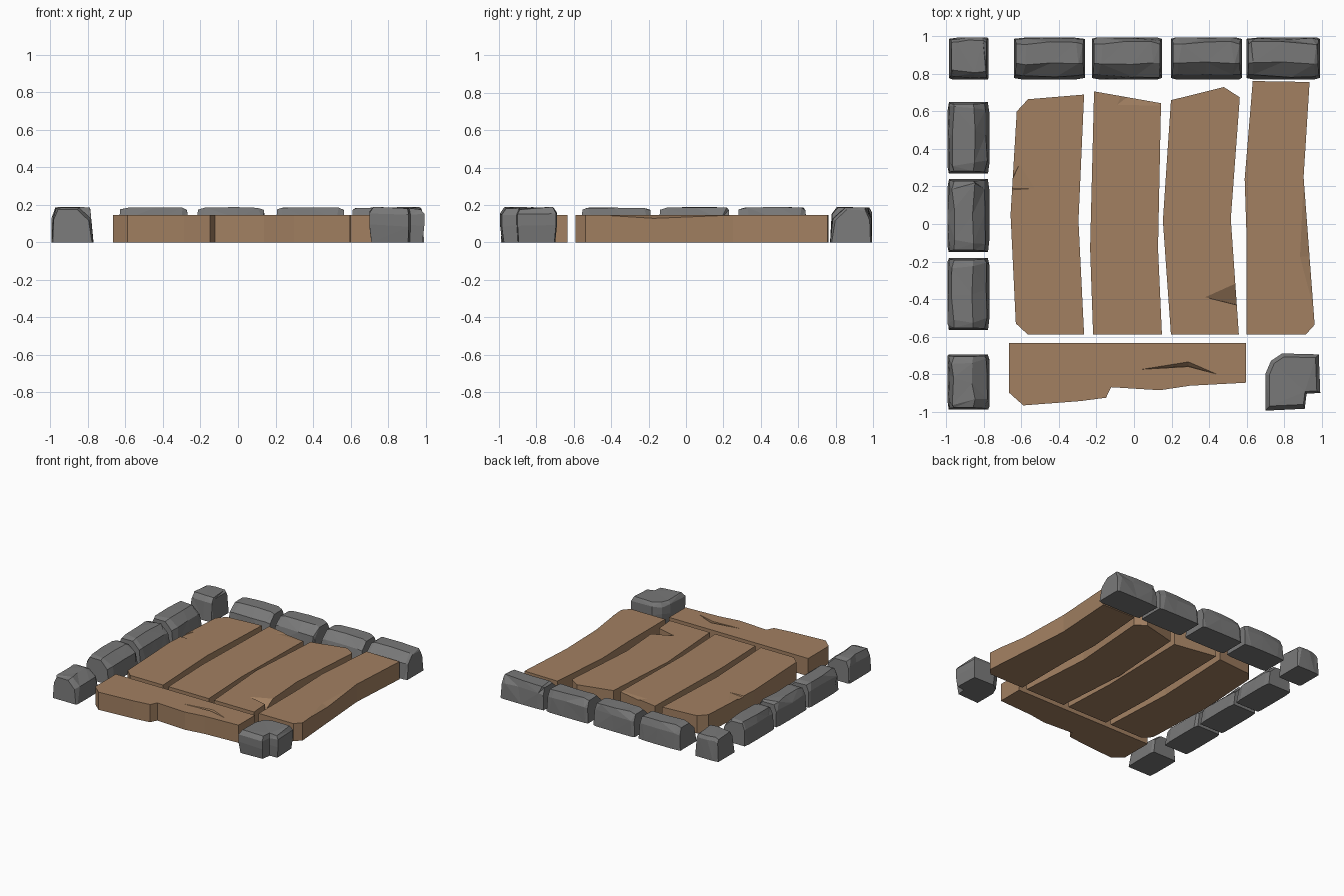
import bpy, bmesh, random
from mathutils import Vector

if "Cube" in bpy.data.objects:
    bpy.data.objects.remove(bpy.data.objects["Cube"])

random.seed(4)
H = 0.145   # plank thickness


def material(name, rgb):
    m = bpy.data.materials.new(name)
    m.diffuse_color = (*rgb, 1)
    m.use_nodes = True
    m.node_tree.nodes["Principled BSDF"].inputs["Base Color"].default_value = m.diffuse_color
    return m


WOOD = material("brown wood", (0.36, 0.215, 0.12))
STONE = material("grey stone", (0.19, 0.19, 0.19))


def finish(name, bm, mat):
    bmesh.ops.recalc_face_normals(bm, faces=bm.faces)
    me = bpy.data.meshes.new(name)
    bm.to_mesh(me)
    bm.free()
    me.materials.append(mat)
    ob = bpy.data.objects.new(name, me)
    bpy.context.collection.objects.link(ob)
    return ob


def loft(name, rings, mat, split=False):
    """Skin equal-sized rings and cap both ends."""
    bm = bmesh.new()
    vs = [[bm.verts.new(p) for p in r] for r in rings]
    n = len(vs[0])
    for a, b in zip(vs, vs[1:]):
        for i in range(n):
            j = (i + 1) % n
            bm.faces.new((a[i], a[j], b[j], b[i]))
    bm.faces.new(vs[0])
    bm.faces.new(vs[-1])
    if split:
        bmesh.ops.triangulate(bm, faces=bm.faces)
    return finish(name, bm, mat)


def plank(name, outline):
    return loft(name, [[(x, y, z) for x, y in outline] for z in (0, H)], WOOD)


def chip(ob, top, deep):
    """Cut a splintered nick: hull of top points and deep points."""
    bm = bmesh.new()
    pts = [(x, y, z) for x, y in top for z in (H, H + 0.1)] + [deep]
    for p in pts:
        bm.verts.new(p)
    hull = bmesh.ops.convex_hull(bm, input=bm.verts)
    junk = set(hull["geom_interior"]) | set(hull["geom_unused"])
    bmesh.ops.delete(bm, geom=[v for v in junk if isinstance(v, bmesh.types.BMVert)],
                     context='VERTS')
    cutter = finish("cutter", bm, WOOD)
    cutter.hide_render = True
    mod = ob.modifiers.new("chip", 'BOOLEAN')
    mod.operation, mod.solver, mod.object = 'DIFFERENCE', 'EXACT', cutter
    bpy.context.view_layer.objects.active = ob
    bpy.ops.object.modifier_apply(modifier=mod.name)
    bpy.data.objects.remove(cutter)


# Four long planks
p1 = plank("plank_1", [(-.565, -.59), (-.266, -.59), (-.296, .016), (-.266, .69),
                       (-.565, .665), (-.625, .60), (-.658, .05), (-.63, -.53)])
p2 = plank("plank_2", [(-.218, -.59), (.149, -.59), (.128, -.13), (.144, .644),
                       (-.213, .707), (-.234, -.13)])
p3 = plank("plank_3", [(.197, -.59), (.559, -.59), (.516, .027), (.564, .675),
                       (.479, .73), (.197, .66), (.154, .016)])
p4 = plank("plank_4", [(.601, -.59), (.915, -.59), (.963, -.537), (.904, .25),
                       (.936, .757), (.633, .762), (.59, .24), (.601, -.1)])
# Cross plank along the front
p5 = plank("front_plank", [(-.665, -.633), (.597, -.633), (.597, -.846), (.298, -.862),
                           (.138, -.886), (-.122, -.87), (-.149, -.926), (-.287, -.944),
                           (-.59, -.967), (-.665, -.9)])

# Nicks in the wood
chip(p1, [(-.61, .32), (-.53, .19), (-.68, .18)], (-.67, .19, .135))
chip(p2, [(-.09, .635), (.2, .63), (-.05, .72)], (.02, .72, .13))
chip(p3, [(.38, -.39), (.58, -.30), (.58, -.44)], (.58, -.438, .08))
chip(p4, [(.905, .24), (.885, -.175), (.95, -.42), (1.0, -.17)], (.99, -.17, .11))
chip(p5, [(.04, -.775), (.29, -.735), (.29, -.76)], (.29, -.758, .12))
chip(p5, [(.44, -.80), (.29, -.735), (.29, -.76)], (.29, -.758, .12))


def stone(name, a, b, place, profile):
    """Rough block running from a to b; profile is (inset from outer edge, height)."""
    rings = []
    for t, s in ((0, .93), (.12, .99), (.55, 1), (.9, .99), (1, .92)):
        ring = []
        for u, z in profile:
            j = random.uniform(-.012, .012)
            end = z * (.5 - t) * .12 if z > .12 else 0      # ends lean inward
            along = a + (b - a) * t + (end if t in (0, 1) else j * 2)
            uu = .11 + (u - .11) * s + (j * .8 if z > .05 and 0 < t < 1 else 0)
            ring.append(place(along, min(max(uu, 0), .225), min(z * (s + j), .19)))
        rings.append(ring)
    loft(name, rings, STONE, split=True)


ROUGH = [(0, 0), (.005, .13), (.03, .187), (.14, .187), (.205, .125), (.225, 0)]
BOXY = [(0, 0), (.005, .16), (.02, .187), (.18, .187), (.21, .15), (.225, 0)]


def back(s, u, z):
    return (s, .995 - u, z)


def left(s, u, z):
    return (-.995 + u, s, z)


# Stones along the back edge and the left edge
stone("back_corner_stone", -.985, -.775, back, BOXY)
for i, (a, b) in enumerate([(-.64, -.26), (-.225, .15), (.197, .575), (.6, .992)]):
    stone(f"back_stone_{i + 1}", a, b, back, ROUGH)
for i, (a, b) in enumerate([(-.99, -.695), (-.565, -.18), (-.15, .24), (.27, .65)]):
    stone(f"left_stone_{i + 1}", a, b, left, ROUGH)

# Broken corner stone at the front right
base = [(.70, -.995), (.70, -.80), (.73, -.73), (.79, -.69), (.985, -.695),
        (.993, -.90), (.92, -.905), (.91, -.985)]
mid = Vector((.86, -.82))
rings = []
for z, s in ((0, .93), (.10, 1), (.165, 1), (.19, .86)):
    ring = []
    for p in base:
        q = mid + (Vector(p) - mid) * s
        ring.append((q.x, q.y, z + (random.uniform(-.018, .0) if z else 0)))
    rings.append(ring)
loft("front_corner_stone", rings, STONE, split=True)
